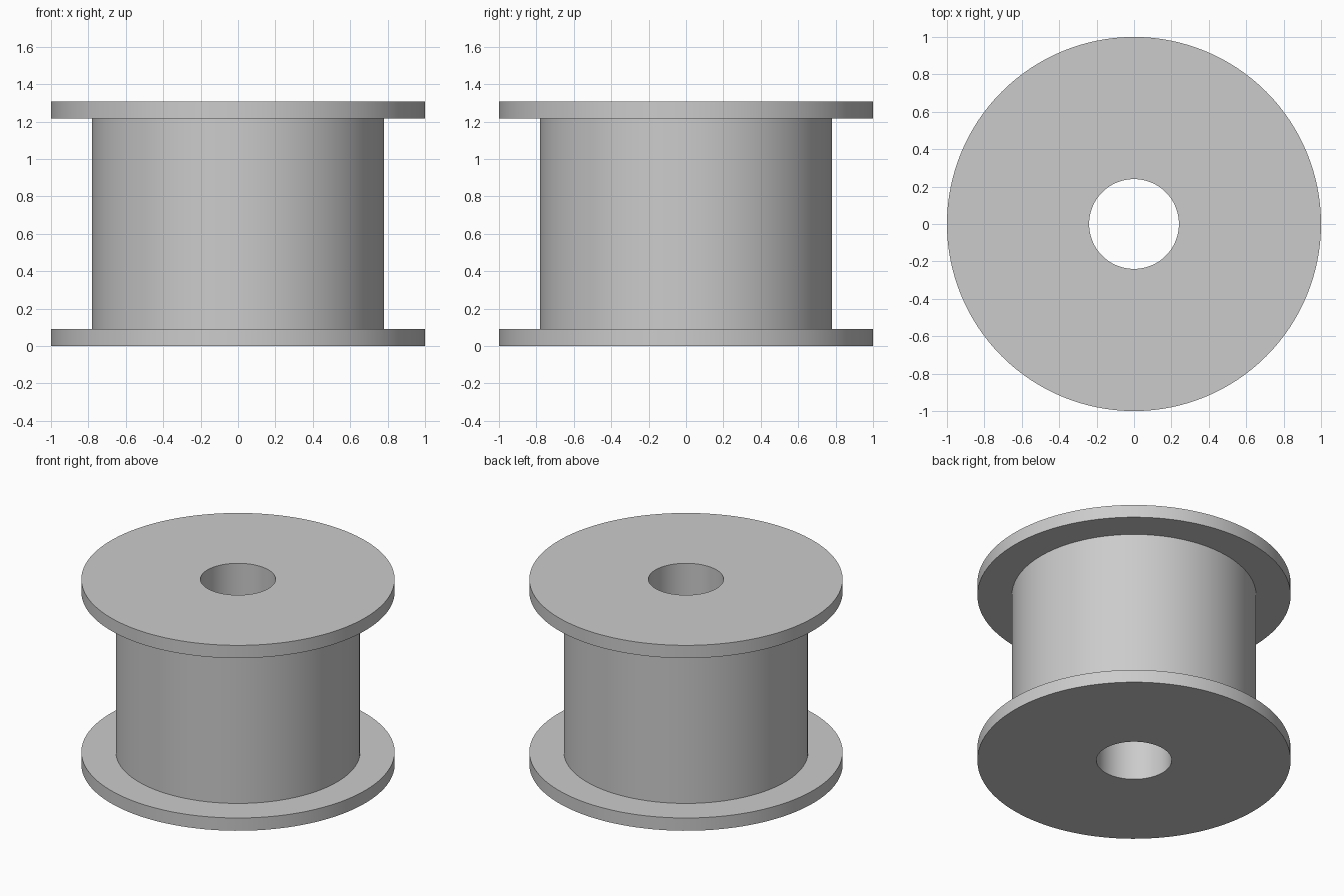
import bpy, bmesh, math

if "Cube" in bpy.data.objects:
    bpy.data.objects.remove(bpy.data.objects["Cube"])

SEGMENTS = 128
BORE, HUB, RIM = 0.24, 0.78, 1.0
FLANGE, HEIGHT = 0.09, 1.306

grey = bpy.data.materials.new("light grey")
grey.diffuse_color = (0.6, 0.6, 0.6, 1)
grey.use_nodes = True
grey.node_tree.nodes["Principled BSDF"].inputs["Base Color"].default_value = grey.diffuse_color


def lathe(name, profile):
    """Revolve a closed (radius, z) outline about the z axis."""
    bm = bmesh.new()
    rings = []
    for i in range(SEGMENTS):
        a = 2 * math.pi * i / SEGMENTS
        rings.append([bm.verts.new((r * math.cos(a), r * math.sin(a), z)) for r, z in profile])
    n = len(profile)
    for i in range(SEGMENTS):
        a, b = rings[i], rings[(i + 1) % SEGMENTS]
        for j in range(n):
            k = (j + 1) % n
            bm.faces.new((a[j], b[j], b[k], a[k]))
    bmesh.ops.recalc_face_normals(bm, faces=bm.faces)
    mesh = bpy.data.meshes.new(name)
    bm.to_mesh(mesh)
    bm.free()
    mesh.materials.append(grey)
    obj = bpy.data.objects.new(name, mesh)
    bpy.context.collection.objects.link(obj)
    bpy.ops.object.select_all(action='DESELECT')
    obj.select_set(True)
    bpy.context.view_layer.objects.active = obj
    bpy.ops.object.shade_smooth_by_angle(angle=math.radians(30))
    return obj


# Spool: two flanges, a thick hub and a through bore in one outline
top = HEIGHT - FLANGE
lathe("spool", [
    (BORE, 0), (RIM, 0), (RIM, FLANGE), (HUB, FLANGE),
    (HUB, top), (RIM, top), (RIM, HEIGHT), (BORE, HEIGHT),
])
